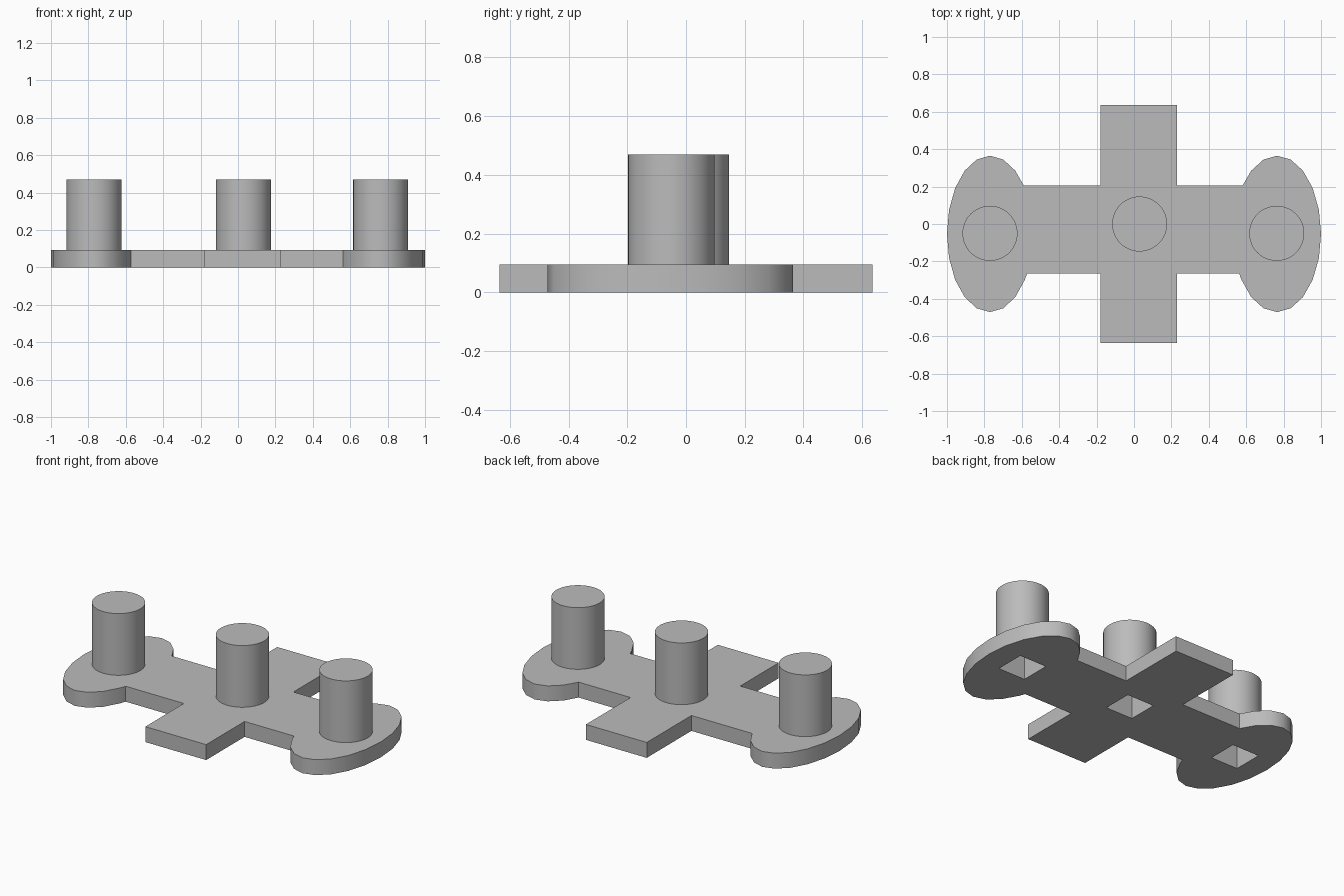
import bpy
from math import cos, sin, pi, radians, asin

if "Cube" in bpy.data.objects:
    bpy.data.objects.remove(bpy.data.objects["Cube"])

THICK, TOP = 0.094, 0.47
BAR_FRONT, BAR_BACK = -0.265, 0.205
ARM_LEFT, ARM_RIGHT, ARM_END = 0.23, -0.18, 0.635
PAD_Y, PAD_RY, PAD_SIDES = -0.053, 0.418, 20
PEGS = {"right": (-0.77, -0.05), "middle": (0.03, 0.0), "left": (0.763, -0.05)}

grey = bpy.data.materials.new("plain grey")
grey.use_nodes = True
colour = (0.5, 0.5, 0.5, 1)
grey.diffuse_color = colour
grey.node_tree.nodes["Principled BSDF"].inputs["Base Color"].default_value = colour


def prism(name, outline, z0, z1):
    """Straight-sided solid from a counter-clockwise outline."""
    n = len(outline)
    verts = [(x, y, z) for z in (z0, z1) for x, y in outline]
    faces = [tuple(reversed(range(n))), tuple(range(n, 2 * n))]
    faces += [(i, (i + 1) % n, (i + 1) % n + n, i + n) for i in range(n)]
    mesh = bpy.data.meshes.new(name)
    mesh.from_pydata(verts, [], faces)
    mesh.materials.append(grey)
    ob = bpy.data.objects.new(name, mesh)
    bpy.context.collection.objects.link(ob)
    return ob


def ring(x, y, rx, ry, sides, turn=0.0):
    return [(x + rx * cos(turn + 2 * pi * i / sides),
             y + ry * sin(turn + 2 * pi * i / sides)) for i in range(sides)]


def pad_arc(x, rx, side):
    """Oval end of the plate, from one bar edge round to the other."""
    low = asin((BAR_FRONT - PAD_Y) / PAD_RY)
    high = asin((BAR_BACK - PAD_Y) / PAD_RY)
    start, end = -pi - low, pi - high          # angles where the bar meets the oval
    steps = [2 * pi * i / PAD_SIDES for i in range(-PAD_SIDES, PAD_SIDES)]
    angles = [start] + [t for t in steps if start + 0.02 < t < end - 0.02] + [end]
    pts = [(x + side * rx * cos(t), PAD_Y + PAD_RY * sin(t)) for t in angles]
    return pts if side > 0 else pts[::-1]


def cut(ob, cutter):
    mod = ob.modifiers.new("socket", "BOOLEAN")
    mod.operation, mod.solver, mod.object = "DIFFERENCE", "EXACT", cutter
    bpy.context.view_layer.objects.active = ob
    bpy.ops.object.modifier_apply(modifier=mod.name)


def smooth(ob):
    bpy.ops.object.select_all(action="DESELECT")
    ob.select_set(True)
    bpy.context.view_layer.objects.active = ob
    bpy.ops.object.shade_smooth_by_angle(angle=radians(35))


# Flat plate: cross-shaped middle with an oval pad at each end
front_arm = [(ARM_RIGHT, BAR_FRONT), (ARM_RIGHT, -ARM_END),
             (ARM_LEFT, -ARM_END), (ARM_LEFT, BAR_FRONT)]
back_arm = [(ARM_LEFT, BAR_BACK), (ARM_LEFT, ARM_END),
            (ARM_RIGHT, ARM_END), (ARM_RIGHT, BAR_BACK)]
outline = front_arm + pad_arc(0.765, 0.235, 1) + back_arm + pad_arc(-0.77, 0.23, -1)
plate = prism("base_plate", outline, 0, THICK)

# Round pegs, each with a square socket open underneath
for label, (x, y) in PEGS.items():
    peg = prism(label + "_peg", ring(x, y, 0.147, 0.147, 48), THICK, TOP)
    socket = prism("socket_cutter", ring(x, y, 0.13, 0.13, 4, pi / 4), -0.1, 0.36)
    socket.hide_render = True
    cut(plate, socket)
    cut(peg, socket)
    bpy.data.objects.remove(socket)
    smooth(peg)
smooth(plate)
